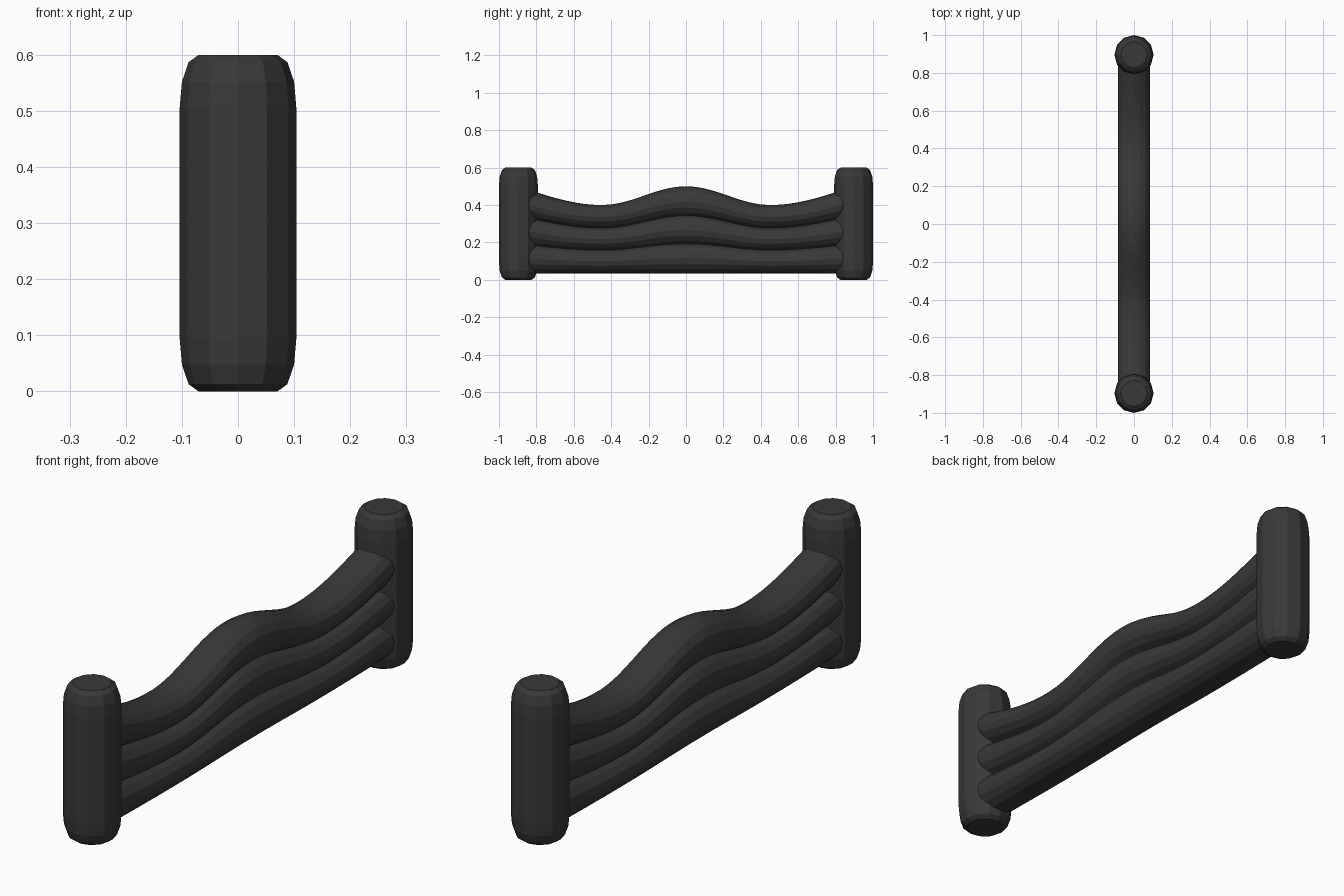
import bpy, bmesh, math

if "Cube" in bpy.data.objects:
    bpy.data.objects.remove(bpy.data.objects["Cube"], do_unlink=True)

mat = bpy.data.materials.new("charcoal")
mat.use_nodes = True
colour = (0.04, 0.04, 0.04, 1)
mat.diffuse_color = colour
mat.node_tree.nodes["Principled BSDF"].inputs["Base Color"].default_value = colour


def loft(name, rings):
    """Skin a list of rings and cap both ends."""
    bm = bmesh.new()
    loops = [[bm.verts.new(p) for p in ring] for ring in rings]
    n = len(loops[0])
    for a, b in zip(loops, loops[1:]):
        for i in range(n):
            j = (i + 1) % n
            bm.faces.new((a[i], a[j], b[j], b[i]))
    bm.faces.new(loops[0])
    bm.faces.new(loops[-1])
    bmesh.ops.recalc_face_normals(bm, faces=bm.faces)
    mesh = bpy.data.meshes.new(name)
    bm.to_mesh(mesh)
    bm.free()
    mesh.materials.append(mat)
    obj = bpy.data.objects.new(name, mesh)
    bpy.context.collection.objects.link(obj)


def circle(sides):
    return [(math.cos(math.tau * i / sides), math.sin(math.tau * i / sides)) for i in range(sides)]


# Rounded end posts
half = [(0.07, 0), (0.088, 0.013), (0.1, 0.048), (0.104, 0.095)]
profile = half + [(r, 0.6 - z) for r, z in reversed(half)]
for side, name in ((-1, "front_post"), (1, "back_post")):
    loft(name, [[(r * c, side * 0.896 + r * s, z) for c, s in circle(12)] for r, z in profile])


# Wavy stacked rails: the sway grows with height
def stretch(y):
    y = abs(y)
    if y < 0.45:
        sway = 0.45 + 0.05 * math.cos(math.pi * y / 0.45)
    else:
        sway = 0.4 + 0.08 * (1 - math.cos(math.pi * (y - 0.45) / 0.75)) / 1.05
    return (sway - 0.035) / 0.45


steps = 36
for level, name in enumerate(("lower_rail", "middle_rail", "upper_rail")):
    middle = 0.08 + 0.145 * level
    rings = []
    for k in range(steps + 1):
        y = -0.88 + 1.76 * k / steps
        f = stretch(y)
        rings.append([(0.086 * c, y, 0.035 + f * (middle + 0.08 * s)) for c, s in circle(16)])
    loft(name, rings)
